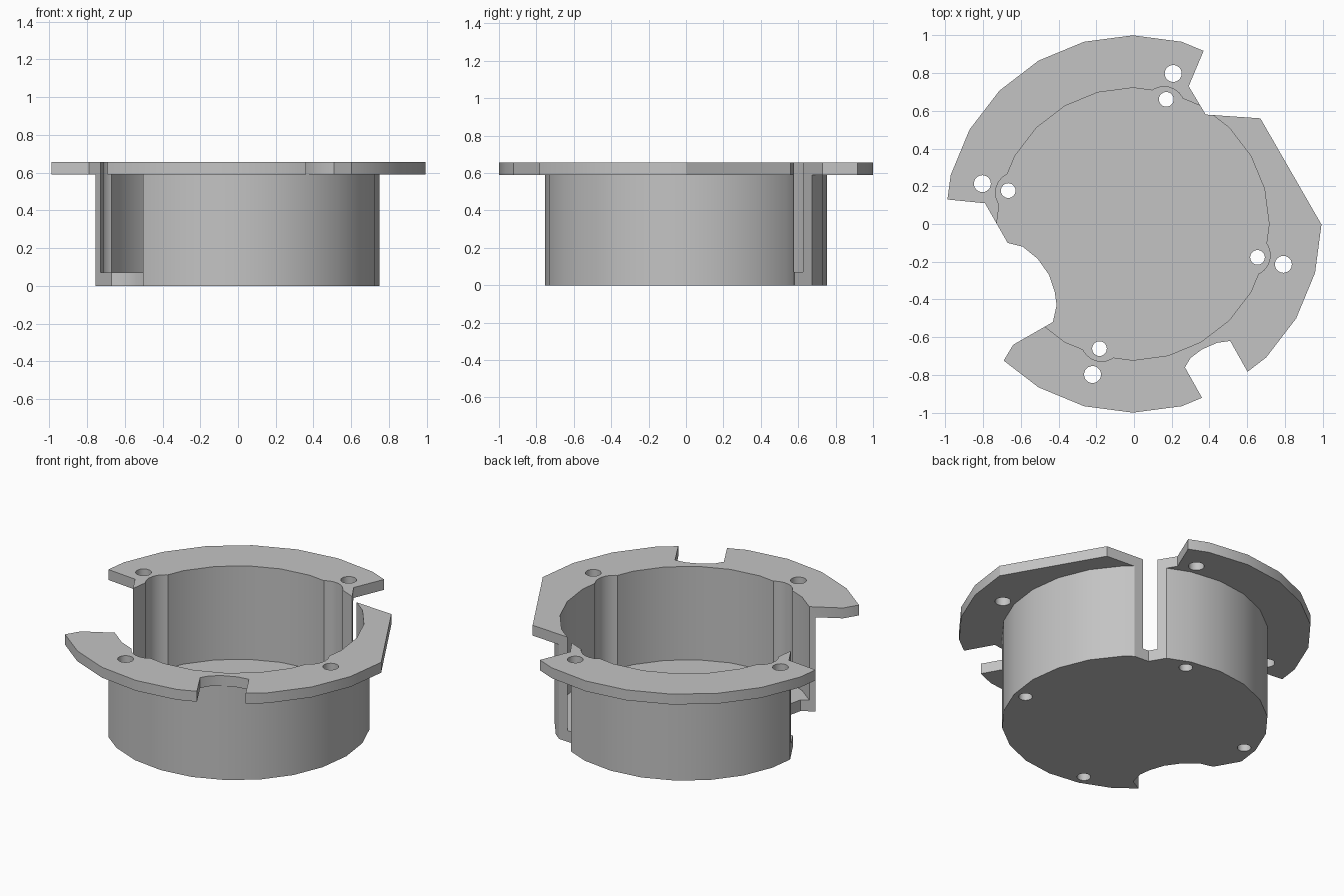
import bpy
import bmesh
from math import cos, sin, radians

if "Cube" in bpy.data.objects:
    bpy.data.objects.remove(bpy.data.objects["Cube"], do_unlink=True)

TOP, FLANGE_Z, FLOOR_Z = 0.655, 0.59, 0.07
CX = -0.006  # axis of the cup

grey = bpy.data.materials.new("mid_grey")
grey.use_nodes = True
grey.diffuse_color = (0.55, 0.55, 0.55, 1)
grey.node_tree.nodes["Principled BSDF"].inputs["Base Color"].default_value = grey.diffuse_color


def ring(radius, sides=24, x=CX, y=0.0):
    """Corner points of a regular polygon."""
    steps = [radians(360 * i / sides) for i in range(sides)]
    return [(x + radius * cos(a), y + radius * sin(a)) for a in steps]


def prism(name, outline, low, high):
    """Upright solid over an outline."""
    bm = bmesh.new()
    base = bm.faces.new([bm.verts.new((x, y, low)) for x, y in outline])
    lift = bmesh.ops.extrude_face_region(bm, geom=[base])["geom"]
    verts = [v for v in lift if isinstance(v, bmesh.types.BMVert)]
    bmesh.ops.translate(bm, verts=verts, vec=(0, 0, high - low))
    bmesh.ops.recalc_face_normals(bm, faces=bm.faces)
    mesh = bpy.data.meshes.new(name)
    bm.to_mesh(mesh)
    bm.free()
    mesh.materials.append(grey)
    obj = bpy.data.objects.new(name, mesh)
    bpy.context.collection.objects.link(obj)
    return obj


def combine(target, tool, operation):
    """Apply a boolean and drop the helper."""
    tool.hide_render = True
    mod = target.modifiers.new(operation.lower(), "BOOLEAN")
    mod.operation, mod.solver, mod.object = operation, "EXACT", tool
    bpy.context.view_layer.objects.active = target
    bpy.ops.object.modifier_apply(modifier=mod.name)
    bpy.data.objects.remove(tool, do_unlink=True)


def cut(target, name, outline, low=-0.1, high=1.0):
    combine(target, prism(name, outline, low, high), "DIFFERENCE")


# Cup wall with the wide flange on top
cup = prism("flanged_cup", ring(0.755), 0, TOP - 0.02)
combine(cup, prism("flange", ring(1.0), FLANGE_Z, TOP), "UNION")

# Hollow inside, with shallow relief beside each screw position
cavity = prism("cavity", ring(0.722), FLOOR_Z, 1.0)
angles = [radians(a) for a in (75, 165, 255, 345)]
for a in angles:
    relief = ring(0.11, 24, CX + 0.64 * cos(a), 0.64 * sin(a))
    combine(cavity, prism("screw_relief", relief, FLOOR_Z, 1.0), "UNION")
combine(cup, cavity, "DIFFERENCE")

# Screw holes: inner ones in the floor, outer ones in the flange
for a in angles:
    for radius, size in ((0.684, 0.039), (0.826, 0.045)):
        cut(cup, "screw_hole", ring(size, 24, CX + radius * cos(a), radius * sin(a)))

# Back wedge slot with the flat chord beside it
cut(cup, "wedge_slot", [(0.38, 0.58), (0.67, 0.56), (0.992, 0), (1.3, 0.2),
                        (1.2, 1.2), (0.49, 1.2), (0.37, 0.92), (0.29, 0.73)])

# Rounded bite through the wall and floor
cut(cup, "side_bite", [(-1.19, 0.155), (-0.99, 0.13), (-0.79, 0.11), (-0.67, -0.10),
                       (-0.59, -0.12), (-0.51, -0.185), (-0.45, -0.27), (-0.42, -0.36),
                       (-0.41, -0.43), (-0.43, -0.52), (-0.64, -0.64), (-0.98, -1.2),
                       (-1.3, -1.2)])

# Rounded notch in the front of the flange
cut(cup, "front_notch", [(0.36, -0.92), (0.27, -0.76), (0.30, -0.71), (0.36, -0.665),
                         (0.44, -0.63), (0.51, -0.62), (0.60, -0.78), (0.78, -1.1),
                         (0.46, -1.1)], FLANGE_Z - 0.001)

# Soft curved walls, crisp rims
bpy.ops.object.select_all(action="DESELECT")
cup.select_set(True)
bpy.context.view_layer.objects.active = cup
bpy.ops.object.shade_smooth_by_angle(angle=radians(30))
